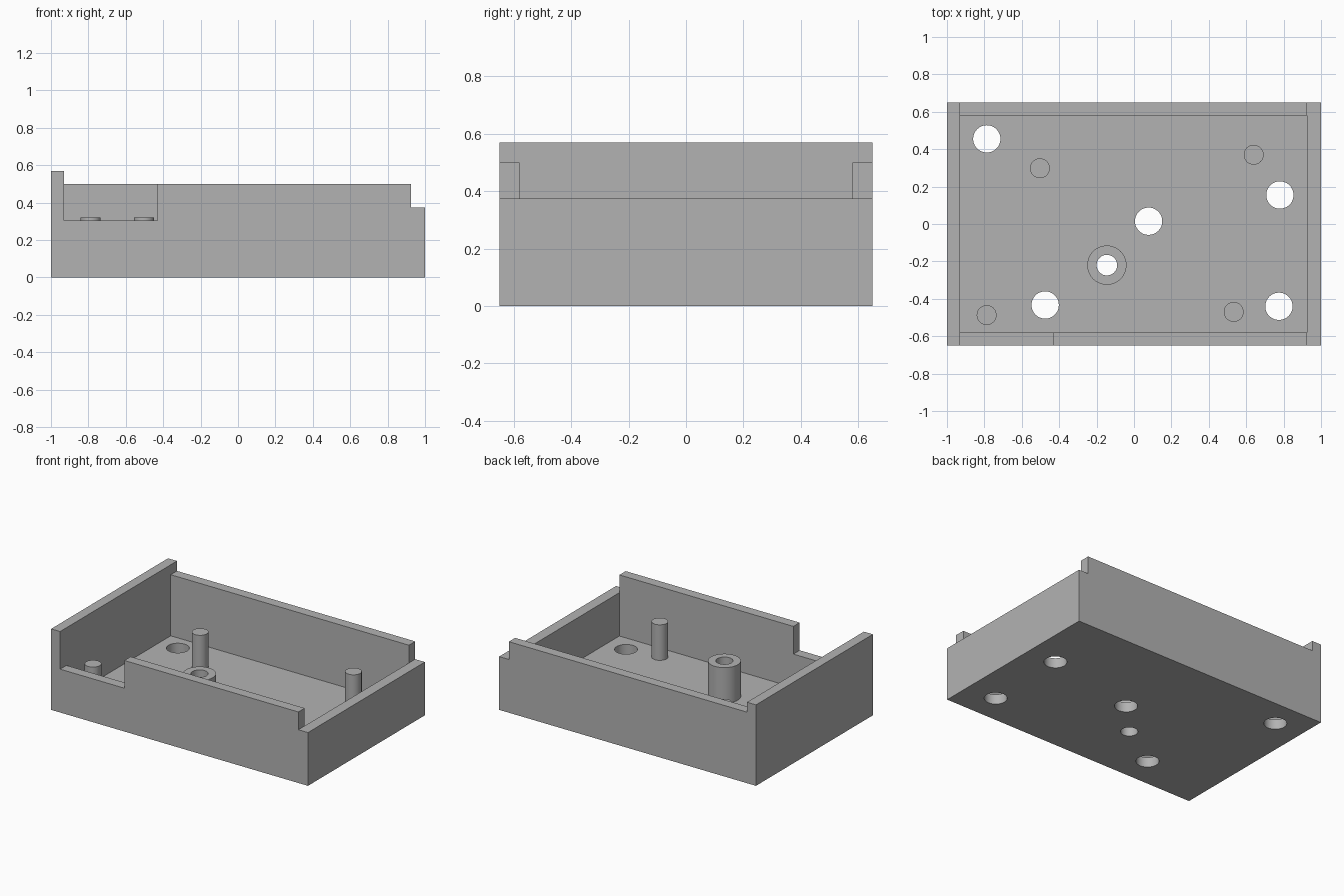
import bpy
import math

if "Cube" in bpy.data.objects:
    bpy.data.objects.remove(bpy.data.objects["Cube"], do_unlink=True)

grey = bpy.data.materials.new("plain grey")
grey.use_nodes = True
COLOUR = (0.45, 0.45, 0.45, 1)
grey.diffuse_color = COLOUR
grey.node_tree.nodes["Principled BSDF"].inputs["Base Color"].default_value = COLOUR

HALF_X, HALF_Y = 1.0, 0.65
TALL, RIM, LOW, SILL = 0.57, 0.50, 0.375, 0.305
FLOOR, POST_TOP = 0.07, 0.32
LEFT_IN, RIGHT_IN, Y_IN = -0.93, 0.925, 0.58


def finish(name):
    obj = bpy.context.object
    obj.name = name
    obj.data.materials.append(grey)
    return obj


def box(name, low, high):
    centre = [(a + b) / 2 for a, b in zip(low, high)]
    bpy.ops.mesh.primitive_cube_add(size=1, location=centre)
    bpy.context.object.scale = [b - a for a, b in zip(low, high)]
    bpy.ops.object.transform_apply(location=True, rotation=False, scale=True)
    return finish(name)


def rod(name, x, y, radius, bottom, top):
    bpy.ops.mesh.primitive_cylinder_add(vertices=48, radius=radius, depth=top - bottom,
                                        location=(x, y, (bottom + top) / 2))
    bpy.ops.object.transform_apply(location=True, rotation=False, scale=False)
    return finish(name)


def cut(target, cutter):
    mod = target.modifiers.new("cut", "BOOLEAN")
    mod.operation = "DIFFERENCE"
    mod.solver = "EXACT"
    mod.object = cutter
    bpy.context.view_layer.objects.active = target
    bpy.ops.object.modifier_apply(modifier=mod.name)
    bpy.data.objects.remove(cutter, do_unlink=True)


def smooth(obj):
    bpy.ops.object.select_all(action="DESELECT")
    obj.select_set(True)
    bpy.context.view_layer.objects.active = obj
    bpy.ops.object.shade_smooth_by_angle(angle=math.radians(30))


# Open tray: hollowed block with stepped rims and a front notch
tray = box("tray", (-HALF_X, -HALF_Y, 0), (HALF_X, HALF_Y, TALL))
cut(tray, box("rim_cutter", (LEFT_IN, -1, RIM), (2, 1, 1)))
cut(tray, box("low_wall_cutter", (RIGHT_IN, -1, LOW), (2, 1, 1)))
cut(tray, box("cavity_cutter", (LEFT_IN, -Y_IN, FLOOR), (RIGHT_IN, Y_IN, 1)))
cut(tray, box("notch_cutter", (LEFT_IN, -1, SILL), (-0.43, 0, 1)))

# Floor holes
BOSS = (-0.145, -0.22)
for x, y in [(-0.787, 0.455), (0.78, 0.155), (0.078, 0.015), (-0.475, -0.433), (0.775, -0.44)]:
    cut(tray, rod("hole_cutter", x, y, 0.073, -0.2, 0.2))
cut(tray, rod("screw_cutter", *BOSS, 0.055, -0.2, 0.2))
smooth(tray)

# Hollow screw boss
boss = rod("screw_boss", *BOSS, 0.105, FLOOR, POST_TOP)
cut(boss, rod("screw_cutter", *BOSS, 0.055, -0.2, 1))
smooth(boss)

# Support posts
posts = {"back_right": (-0.503, 0.298), "back_left": (0.64, 0.37),
         "front_right": (-0.788, -0.487), "front_left": (0.533, -0.47)}
for place, (x, y) in posts.items():
    smooth(rod(place + "_post", x, y, 0.053, FLOOR, POST_TOP))
